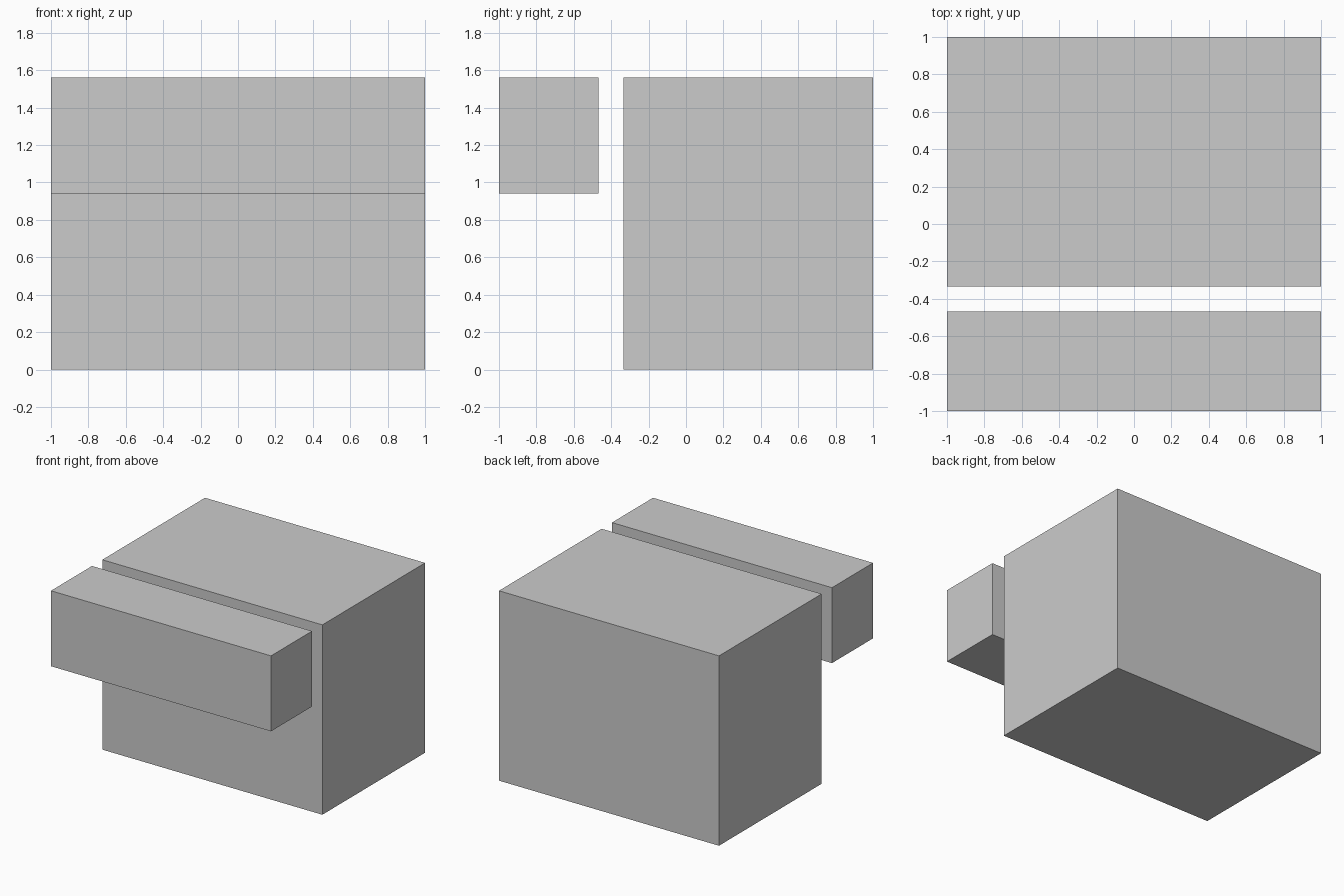
import bpy

if "Cube" in bpy.data.objects:
    bpy.data.objects.remove(bpy.data.objects["Cube"])


def box(name, lo, hi):
    """Axis-aligned box between two opposite corners."""
    centre = [(a + b) / 2 for a, b in zip(lo, hi)]
    bpy.ops.mesh.primitive_cube_add(size=1, location=centre)
    obj = bpy.context.object
    obj.name = name
    obj.scale = [b - a for a, b in zip(lo, hi)]
    bpy.ops.object.transform_apply(location=False, rotation=False, scale=True)
    return obj


TOP = 1.56

# Large block standing on the ground at the back
box("main_block", (-1, -0.333, 0), (1, 1, TOP))

# Raised bar floating in front, flush with the top
box("front_bar", (-1, -1, 0.94), (1, -0.467, TOP))
